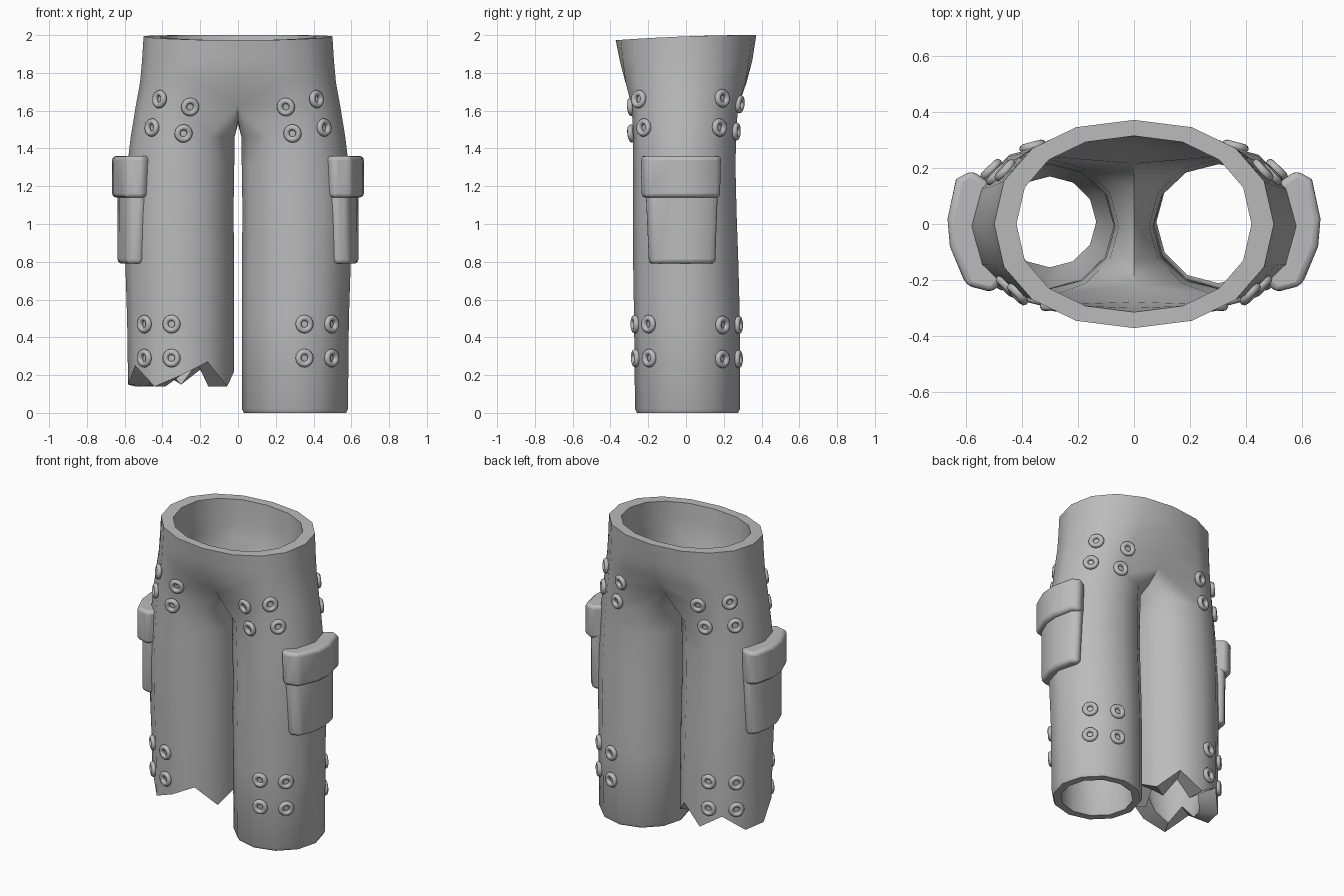
import bpy, bmesh, math
from mathutils import Vector
from mathutils.bvhtree import BVHTree

if "Cube" in bpy.data.objects:
    bpy.data.objects.remove(bpy.data.objects["Cube"])

grey = bpy.data.materials.new("grey_cloth")
grey.diffuse_color = (0.5, 0.5, 0.5, 1)
grey.use_nodes = True
grey.node_tree.nodes["Principled BSDF"].inputs["Base Color"].default_value = grey.diffuse_color


def finish(name, bm, angle=40, bevel=0):
    bmesh.ops.recalc_face_normals(bm, faces=bm.faces)
    me = bpy.data.meshes.new(name)
    bm.to_mesh(me)
    bm.free()
    me.materials.append(grey)
    ob = bpy.data.objects.new(name, me)
    bpy.context.collection.objects.link(ob)
    bpy.ops.object.select_all(action='DESELECT')
    ob.select_set(True)
    bpy.context.view_layer.objects.active = ob
    if bevel:
        m = ob.modifiers.new("soft_edges", 'BEVEL')
        m.width, m.segments, m.limit_method = bevel, 3, 'ANGLE'
        m.angle_limit = math.radians(50)
    bpy.ops.object.shade_smooth_by_angle(angle=math.radians(angle))
    return ob


# Leg sections: z, inner x, outer x, front y, back y
LEG = [(0.0, .032, .572, -.26, .275), (.02, .02, .582, -.27, .285),
       (.5, .02, .587, -.275, .285), (.8, .02, .597, -.28, .277),
       (1.05, .024, .6, -.28, .268), (1.3, .02, .587, -.28, .262),
       (1.46, .018, .568, -.28, .265)]
THIGH_TOP = (1.62, .02, .542, -.287, .275)
HEM = [.15, .25, .14, .2, .27, .14, .22, .15, .26, .15, .24, .14]


def leg_ring(sec, s, inset):
    """Twelve points, running from front over the outside to the back, then the inside."""
    z, xi, xo, yf, yb = sec
    cx, cy = (xi + xo) / 2, (yf + yb) / 2
    rx, ry = (xo - xi) / 2 - inset, (yb - yf) / 2 - inset
    return [Vector((s * (cx + rx * math.cos(math.radians(a))),
                    cy + ry * math.sin(math.radians(a)), z))
            for a in range(-90, 270, 30)]


def power(v, p=.92):
    return math.copysign(abs(v) ** p, v)


def strip(bm, a, b, closed):
    n = len(a)
    for i in range(n if closed else n - 1):
        j = (i + 1) % n
        bm.faces.new((a[i], a[j], b[j], b[i]))


def shell(bm, inset):
    """One skin of the trousers; returns the two hems and the two waist halves."""
    # shared saddle between the legs
    cy = .235 - inset * .4
    lift = inset * .6
    saddle = [bm.verts.new((0, y, z + lift)) for y, z in
              ((cy, 1.63), (cy * .62, 1.555), (0, 1.53), (-cy * .62, 1.555), (-cy, 1.63))]
    # centre-line points above the saddle, front and back
    wx, wy = (.5, .372) if not inset else (.42, .315)
    levels = [(1.75, .56), (1.87, .82), (2.0, 1.0)]

    def height(z, y):
        return z - (.027 * ((wy - y) / (2 * wy)) ** 2 if z == 2.0 else 0)

    def centre(sgn):
        return [bm.verts.new((0, sgn * (cy + (wy - cy) * t ** .8), height(z, sgn * wy)))
                for z, t in levels]
    fc, bc = centre(-1), centre(1)
    hems, waists = [], []
    for s in (-1, 1):
        rings = []
        for k, sec in enumerate(LEG):
            if s < 0 and k == 0:
                continue
            torn = s < 0 and k == 1
            thick = inset * (.75 if k == len(LEG) - 1 else 1)
            pts = leg_ring(sec, s, .115 if torn and inset else thick)
            if torn:  # ragged hem
                for i, p in enumerate(pts):
                    p.z = HEM[(3 - i) % 12]
            rings.append([bm.verts.new(p) for p in pts])
        for a, b in zip(rings, rings[1:]):
            strip(bm, a, b, True)
        # thigh top: outer seven points, then the saddle
        thigh = leg_ring(THIGH_TOP, s, inset * .75)[:7]
        outer = [bm.verts.new(p) for p in thigh]
        strip(bm, rings[-1], outer + saddle, True)
        # hips up to the waist
        prev = [saddle[4]] + outer + [saddle[0]]
        for k, (z, t) in enumerate(levels):
            row = [fc[k]]
            for i, p in enumerate(thigh):
                a = math.radians(-67.5 + 22.5 * i)
                e = Vector((s * wx * power(math.cos(a)), wy * power(math.sin(a)), 0))
                q = p.lerp(e, t)
                q.z = height(z, e.y)
                row.append(bm.verts.new(q))
            row.append(bc[k])
            strip(bm, prev, row, False)
            prev = row
        hems.append(rings[0])
        waists.append(prev)
    return hems, waists


# Trousers: outer and inner skin joined at the hems and the waist
bm = bmesh.new()
oh, ow = shell(bm, 0)
ih, iw = shell(bm, .048)
for a, b in zip(oh, ih):
    strip(bm, a, b, True)
for a, b in zip(ow, iw):
    strip(bm, a, b, False)
bmesh.ops.recalc_face_normals(bm, faces=bm.faces)
tree = BVHTree.FromBMesh(bm)
finish("trousers", bm, 58)


# Side pockets: curved panels wrapped around the leg, thinner at both ends
def panel(name, s, z0, z1, outline, taper, bevel):
    bm = bmesh.new()
    n = len(outline) - 1
    grid = {}
    for k, z in enumerate((z0, z1)):
        for i, (angle, r1) in enumerate(outline):
            a = math.radians(angle * (1 if k else taper))
            for m, r in enumerate((.25, r1)):
                grid[k, m, i] = bm.verts.new((s * (.305 + r * math.cos(a)), r * math.sin(a), z))
    for i in range(n):
        loop = [(0, 0), (0, 1), (1, 1), (1, 0)]
        for (k, m), (k2, m2) in zip(loop, loop[1:] + loop[:1]):
            bm.faces.new((grid[k, m, i], grid[k2, m2, i], grid[k2, m2, i + 1], grid[k, m, i + 1]))
    for i in (0, n):
        bm.faces.new([grid[c + (i,)] for c in ((0, 0), (0, 1), (1, 1), (1, 0))])
    finish(name, bm, 60, bevel)


POCKET = [(-47, .3), (-36, .337), (-13, .333), (3, .333), (24, .337), (34, .318)]
FLAP = [(-51, .315), (-37, .367), (-13, .362), (3, .362), (26, .367), (35, .335)]
for s, side in ((-1, "left"), (1, "right")):
    panel(side + "_pocket", s, .79, 1.2, POCKET, .9, .022)
    panel(side + "_pocket_flap", s, 1.14, 1.36, FLAP, .97, .022)


# Eyelets: small rings set on the cloth, front and back of both legs
def eyelet(bm, pos, normal, major=.033, minor=.016, n=16, m=8):
    rot = normal.to_track_quat('Z', 'Y')
    rows = []
    for i in range(n):
        a = 2 * math.pi * i / n
        row = []
        for j in range(m):
            b = 2 * math.pi * j / m
            r = major + minor * math.cos(b)
            row.append(bm.verts.new(pos + rot @ Vector(
                (r * math.cos(a), r * math.sin(a), minor * math.sin(b) + .008))))
        rows.append(row)
    for i in range(n):
        strip(bm, rows[i], rows[(i + 1) % n], True)


FRONT = [(.255, 1.62), (.41, 1.66), (.29, 1.48), (.45, 1.51),
         (.35, .47), (.49, .47), (.35, .29), (.49, .29)]
BACK = [(.285, 1.635), (.455, 1.665), (.325, 1.49), (.485, 1.51),
        (.36, .465), (.505, .465), (.36, .285), (.505, .285)]
for face, fy, spots in (("front", -1, FRONT), ("back", 1, BACK)):
    bm = bmesh.new()
    for s in (-1, 1):
        for x, z in spots:
            hit, normal, _, _ = tree.ray_cast(Vector((s * x, fy * 2, z)), Vector((0, -fy, 0)))
            if hit:
                eyelet(bm, hit, normal)
    finish(face + "_eyelets", bm, 60)
